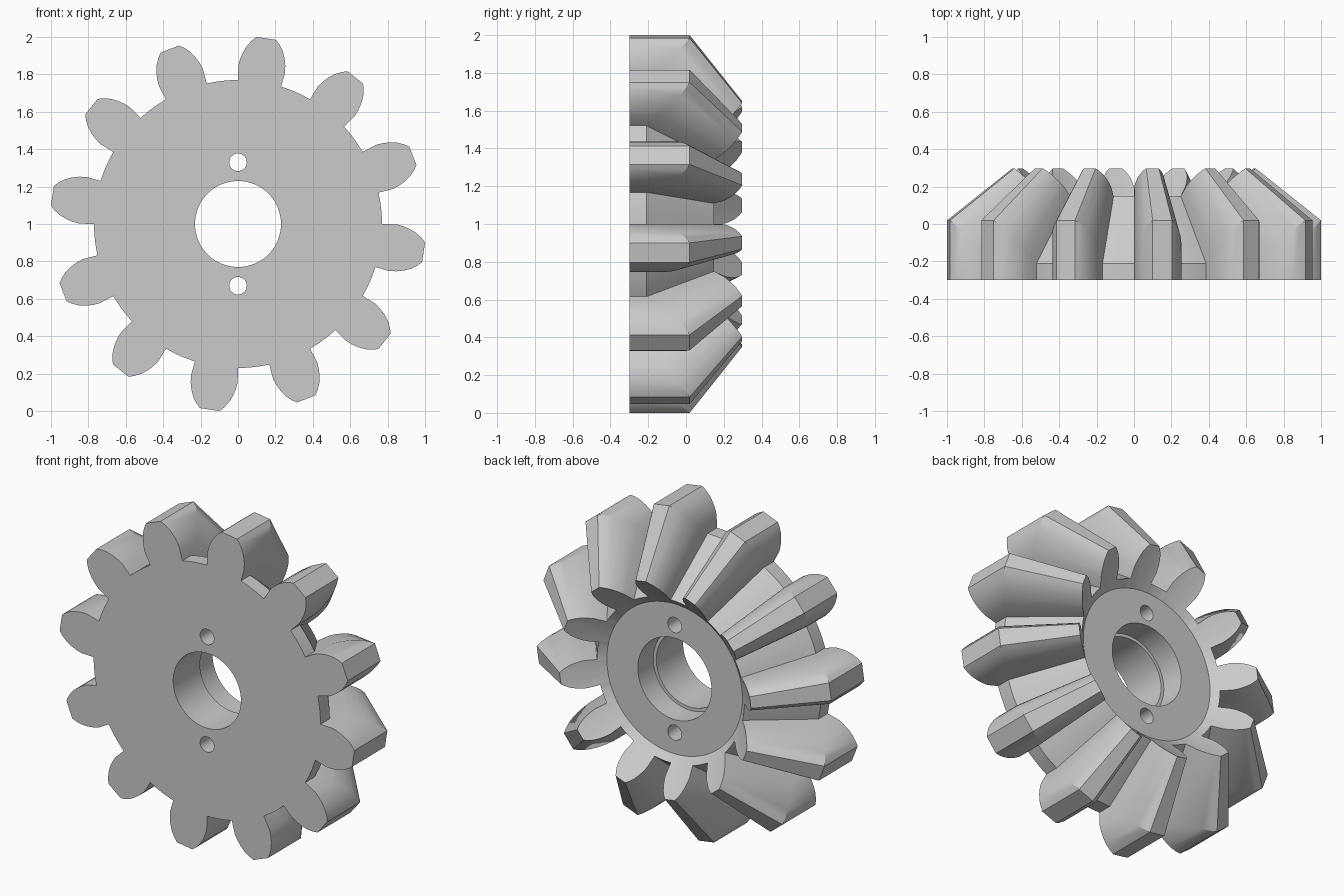
import bpy, bmesh, math
from mathutils import Matrix, Vector

cube = bpy.data.objects.get("Cube")
if cube:
    bpy.data.objects.remove(cube)

TEETH = 12
PITCH = 360 / TEETH
OFFSET = 8.7                 # angle of the first tooth from straight up
FRONT, APEX, TAPER = -0.3, 0.815, 0.65
ROOT, HUB = 0.77, 0.46
CENTRE = Vector((0, 0, 1))

# half of one tooth: radius and half angle, from root to tip
FLANK = [(ROOT, 8.7), (0.85, 8.55), (0.885, 7.9), (0.92, 7.0),
         (0.955, 5.8), (0.985, 4.3), (1.005, 3.0)]


def steel():
    mat = bpy.data.materials.new("plain_grey")
    mat.use_nodes = True
    colour = (0.6, 0.6, 0.6, 1)
    mat.diffuse_color = colour
    mat.node_tree.nodes["Principled BSDF"].inputs["Base Color"].default_value = colour
    return mat


def outline():
    """Radius and clockwise angle of every point round the toothed edge."""
    points = []
    for i in range(TEETH):
        mid = OFFSET + i * PITCH
        points += [(r, mid - a) for r, a in FLANK]
        points += [(r, mid + a) for r, a in reversed(FLANK)]
        gap = PITCH - 2 * FLANK[0][1]
        points += [(ROOT, mid + FLANK[0][1] + gap * k / 3) for k in (1, 2)]
    return points


def place(r, angle, y):
    a = math.radians(angle)
    return CENTRE + Vector((r * math.sin(a), y, r * math.cos(a)))


def back_cone(r):
    return -0.21 + (r - ROOT) * 0.975


def cylinder(name, radius, y0, y1, z, segments):
    bm = bmesh.new()
    turn = Matrix.Translation((0, (y0 + y1) / 2, z)) @ Matrix.Rotation(math.pi / 2, 4, 'X')
    bmesh.ops.create_cone(bm, cap_ends=True, segments=segments, radius1=radius,
                          radius2=radius, depth=y1 - y0, matrix=turn)
    return finish(bm, name)


def finish(bm, name):
    bmesh.ops.recalc_face_normals(bm, faces=bm.faces)
    mesh = bpy.data.meshes.new(name)
    bm.to_mesh(mesh)
    bm.free()
    obj = bpy.data.objects.new(name, mesh)
    bpy.context.collection.objects.link(obj)
    mesh.materials.append(grey)
    return obj


grey = steel()

# Gear body: straight rim, teeth tapering to the apex, recessed hub
bm = bmesh.new()
edge = outline()
rings = [
    [place(r, a, FRONT) for r, a in edge],
    [place(r, a, back_cone(r)) for r, a in edge],
    [place(r * TAPER, a, APEX - TAPER * (APEX - back_cone(r))) for r, a in edge],
    [place(HUB, a, 0.11) for r, a in edge],
]
rings = [[bm.verts.new(p) for p in ring] for ring in rings]
for low, high in zip(rings, rings[1:]):
    for i in range(len(edge)):
        bm.faces.new((low[i - 1], low[i], high[i], high[i - 1]))
bm.faces.new(rings[0])
bm.faces.new(rings[-1])
gear = finish(bm, "bevel_gear")

# Stepped bore and two pin holes
cutters = [cylinder("bore_cutter", 0.23, -0.5, 0.5, 1, 64),
           cylinder("counterbore_cutter", 0.25, -0.04, 0.5, 1, 64)]
cutters += [cylinder("pin_hole_cutter", 0.047, -0.5, 0.5, 1 + side * 0.33, 32)
            for side in (-1, 1)]
bpy.context.view_layer.objects.active = gear
for cutter in cutters:
    cutter.hide_render = True
    mod = gear.modifiers.new("cut", 'BOOLEAN')
    mod.operation = 'DIFFERENCE'
    mod.solver = 'EXACT'
    mod.object = cutter
    bpy.ops.object.modifier_apply(modifier=mod.name)
    bpy.data.objects.remove(cutter)

# Smooth flanks and bores, keep machined edges sharp
bpy.ops.object.select_all(action='DESELECT')
gear.select_set(True)
bpy.ops.object.shade_smooth_by_angle(angle=math.radians(25))
